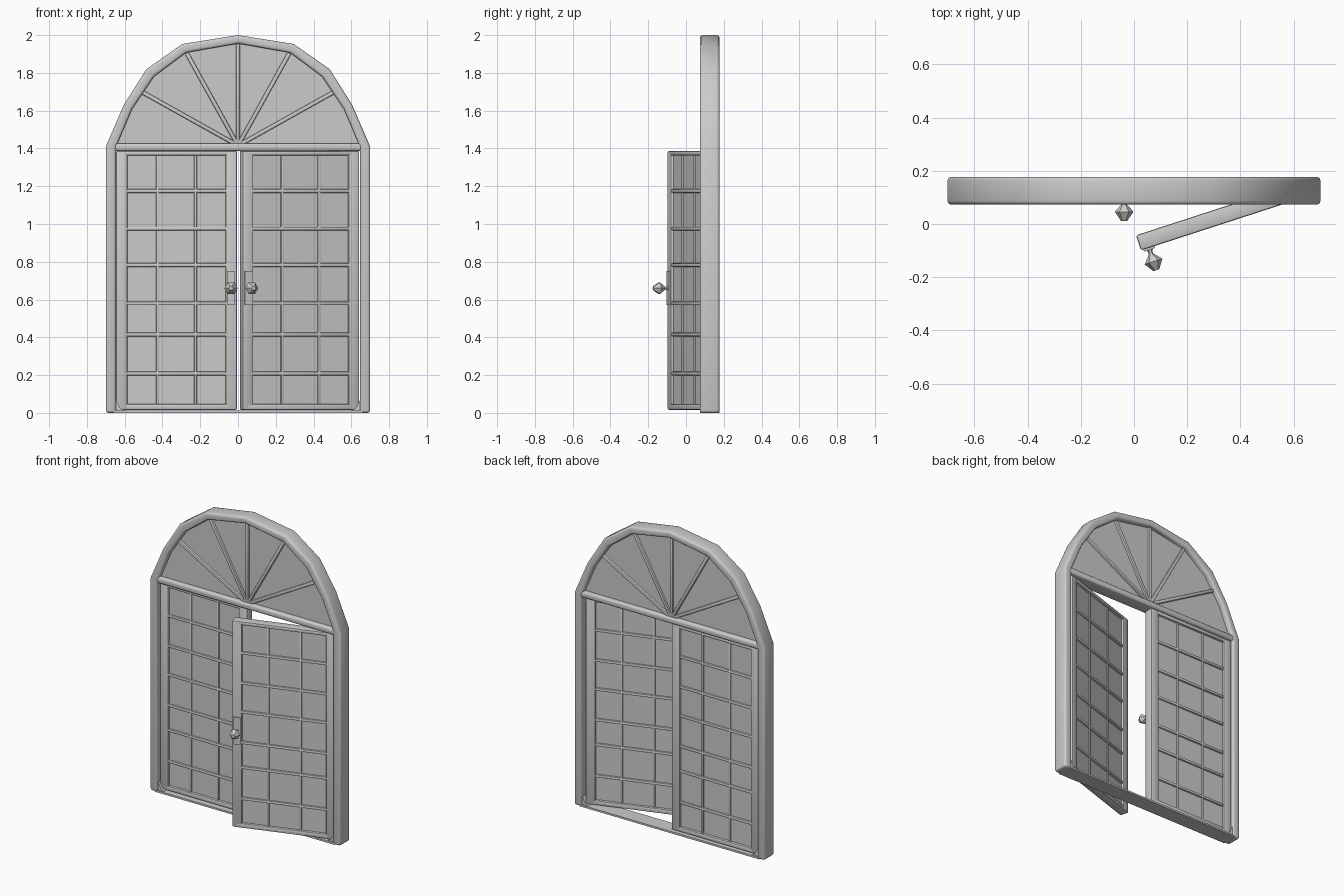
import bpy
import bmesh
import math
from mathutils import Matrix, Vector

cube = bpy.data.objects.get("Cube")
if cube:
    bpy.data.objects.remove(cube, do_unlink=True)

# One plain painted finish
grey = bpy.data.materials.new("plain_grey")
grey.use_nodes = True
grey.diffuse_color = (0.6, 0.6, 0.6, 1)
grey.node_tree.nodes["Principled BSDF"].inputs["Base Color"].default_value = (0.6, 0.6, 0.6, 1)

IDENTITY = Matrix.Identity(4)
MID_Y = 0.125          # centre plane of the frame
FRAME_DEPTH = 0.104


def finish(name, bm, matrix=IDENTITY, bevel=0.0, segments=2):
    """Bevel the sharp edges, place the mesh and shade it."""
    bmesh.ops.recalc_face_normals(bm, faces=bm.faces)
    if bevel:
        sharp = [e for e in bm.edges if e.calc_face_angle(0) > math.radians(45)]
        bmesh.ops.bevel(bm, geom=sharp, offset=bevel, segments=segments,
                        profile=0.5, affect='EDGES', clamp_overlap=True)
    bm.transform(matrix)
    bmesh.ops.recalc_face_normals(bm, faces=bm.faces)
    mesh = bpy.data.meshes.new(name)
    bm.to_mesh(mesh)
    bm.free()
    mesh.materials.append(grey)
    obj = bpy.data.objects.new(name, mesh)
    bpy.context.collection.objects.link(obj)
    bpy.ops.object.select_all(action='DESELECT')
    obj.select_set(True)
    bpy.context.view_layer.objects.active = obj
    bpy.ops.object.shade_smooth_by_angle(angle=math.radians(40))
    return obj


def box(name, low, high, matrix=IDENTITY, bevel=0.0, segments=2):
    bm = bmesh.new()
    bmesh.ops.create_cube(bm, size=1)
    low, high = Vector(low), Vector(high)
    size, centre = high - low, (low + high) / 2
    for v in bm.verts:
        v.co = Vector([v.co[i] * size[i] + centre[i] for i in range(3)])
    return finish(name, bm, matrix, bevel, segments)


def slab(name, outlines, y, depth, bevel=0.0, segments=2):
    """Extrude faces drawn in the x-z plane along y, centred on y."""
    bm = bmesh.new()
    for outline in outlines:
        bm.faces.new([bm.verts.new((x, y - depth / 2, z)) for x, z in outline])
    bmesh.ops.remove_doubles(bm, verts=bm.verts, dist=0.0001)
    grown = bmesh.ops.extrude_face_region(bm, geom=bm.faces[:], use_keep_orig=True)
    moved = [v for v in grown["geom"] if isinstance(v, bmesh.types.BMVert)]
    bmesh.ops.translate(bm, verts=moved, vec=(0, depth, 0))
    return finish(name, bm, IDENTITY, bevel, segments)


def mirrored(half):
    return [(-x, z) for x, z in half] + [(x, z) for x, z in reversed(half[:-1])]


# Arched outer frame
outer = mirrored([(0.70, 0), (0.70, 1.41), (0.605, 1.63), (0.485, 1.82), (0.295, 1.953), (0, 2.0)])
inner = mirrored([(0.645, 0), (0.645, 1.41), (0.56, 1.61), (0.445, 1.78), (0.275, 1.907), (0, 1.955)])
strips = [(outer[i], outer[i + 1], inner[i + 1], inner[i]) for i in range(len(outer) - 1)]
slab("arched_frame", strips, MID_Y, FRAME_DEPTH, 0.014, 3)

# Sill and transom
half = FRAME_DEPTH / 2
box("sill", (-0.66, MID_Y - half, 0), (0.66, MID_Y + half, 0.012))
box("transom", (-0.66, MID_Y - half + 0.004, 1.387), (0.66, MID_Y + half - 0.004, 1.427),
    bevel=0.012, segments=3)

# Small corner brackets at the foot of each jamb
for side, label in ((-1, "right"), (1, "left")):
    corner = [(side * x, z) for x, z in ((0.65, 0.01), (0.60, 0.01), (0.625, 0.028), (0.65, 0.075))]
    slab(label + "_foot_bracket", [corner], MID_Y, 0.085)

# Fanlight pane and its radiating bars
pane = [(x * 1.01, z + 0.005) for x, z in inner[1:-1]]
slab("fanlight_pane", [pane], MID_Y, 0.04)
hub = Vector((0, 0, 1.415))
for i, (x, z) in enumerate([(-0.51, 1.70), (-0.272, 1.905), (0, 1.955), (0.272, 1.905), (0.51, 1.70)]):
    ray = Vector((x, 0, z)) - hub
    turn = Matrix.Rotation(math.atan2(ray.x, ray.z), 4, 'Y')
    place = Matrix.Translation(hub + Vector((0, MID_Y, 0))) @ turn
    box(f"fan_bar_{i + 1}", (-0.011, -0.034, 0), (0.011, 0.034, ray.length), place, 0.007)


def knob(name, matrix):
    """Six-sided faceted knob turned about the door's normal."""
    profile = [(0.018, 0.028), (0.008, 0.046), (0.01, 0.056), (0.035, 0.084), (0.012, 0.118)]
    bm = bmesh.new()
    rings = []
    for radius, out in profile:
        angles = [math.tau * k / 6 for k in range(6)]
        rings.append([bm.verts.new((radius * math.cos(a), -out, radius * math.sin(a))) for a in angles])
    for a, b in zip(rings, rings[1:]):
        for k in range(6):
            n = (k + 1) % 6
            bm.faces.new((a[k], a[n], b[n], b[k]))
    bm.faces.new(rings[0])
    bm.faces.new(rings[-1])
    return finish(name, bm, matrix)


def door(label, hinge_x, width, direction, angle):
    """A glazed leaf: local x runs from the hinge to the free edge."""
    place = (Matrix.Translation((hinge_x, 0.13, 0)) @ Matrix.Rotation(angle, 4, 'Z')
             @ Matrix.Scale(direction, 4, (1, 0, 0)))
    stile, low, high, t = 0.06, 0.016, 1.387, 0.03
    # Stiles and rails
    frame = {
        "hinge_stile": ((0, -t, low), (stile, t, high)),
        "free_stile": ((width - stile, -t, low), (width, t, high)),
        "bottom_rail": ((0.02, -t, low), (width - 0.02, t, 0.048)),
        "top_rail": ((0.02, -t, 1.362), (width - 0.02, t, high)),
    }
    for part, (a, b) in frame.items():
        box(f"{label}_{part}", a, b, place, 0.008)
    # Pane and glazing bars
    left, right = stile - 0.004, width - stile + 0.004
    box(f"{label}_pane", (left, -0.015, 0.04), (right, 0.015, 1.37), place)
    for i, f in enumerate((0.31, 0.69)):
        x = left + (right - left) * f
        box(f"{label}_upright_bar_{i + 1}", (x - 0.008, -0.023, 0.04),
            (x + 0.008, 0.023, 1.37), place, 0.006)
    for i, z in enumerate((0.208, 0.415, 0.58, 0.783, 0.975, 1.175)):
        box(f"{label}_cross_bar_{i + 1}", (left - 0.004, -0.026, z - 0.01),
            (right + 0.004, 0.026, z + 0.01), place, 0.007)
    # Handle plate and knob
    x = width - 0.032
    box(f"{label}_handle_plate", (x - 0.022, -t - 0.008, 0.57), (x + 0.022, -t + 0.002, 0.75), place)
    knob(f"{label}_knob", place @ Matrix.Translation((x, 0, 0.66)))


# Closed right leaf and left leaf standing ajar
door("right_door", -0.645, 0.64, 1, 0)
door("left_door", 0.635, 0.65, -1, math.radians(18))
